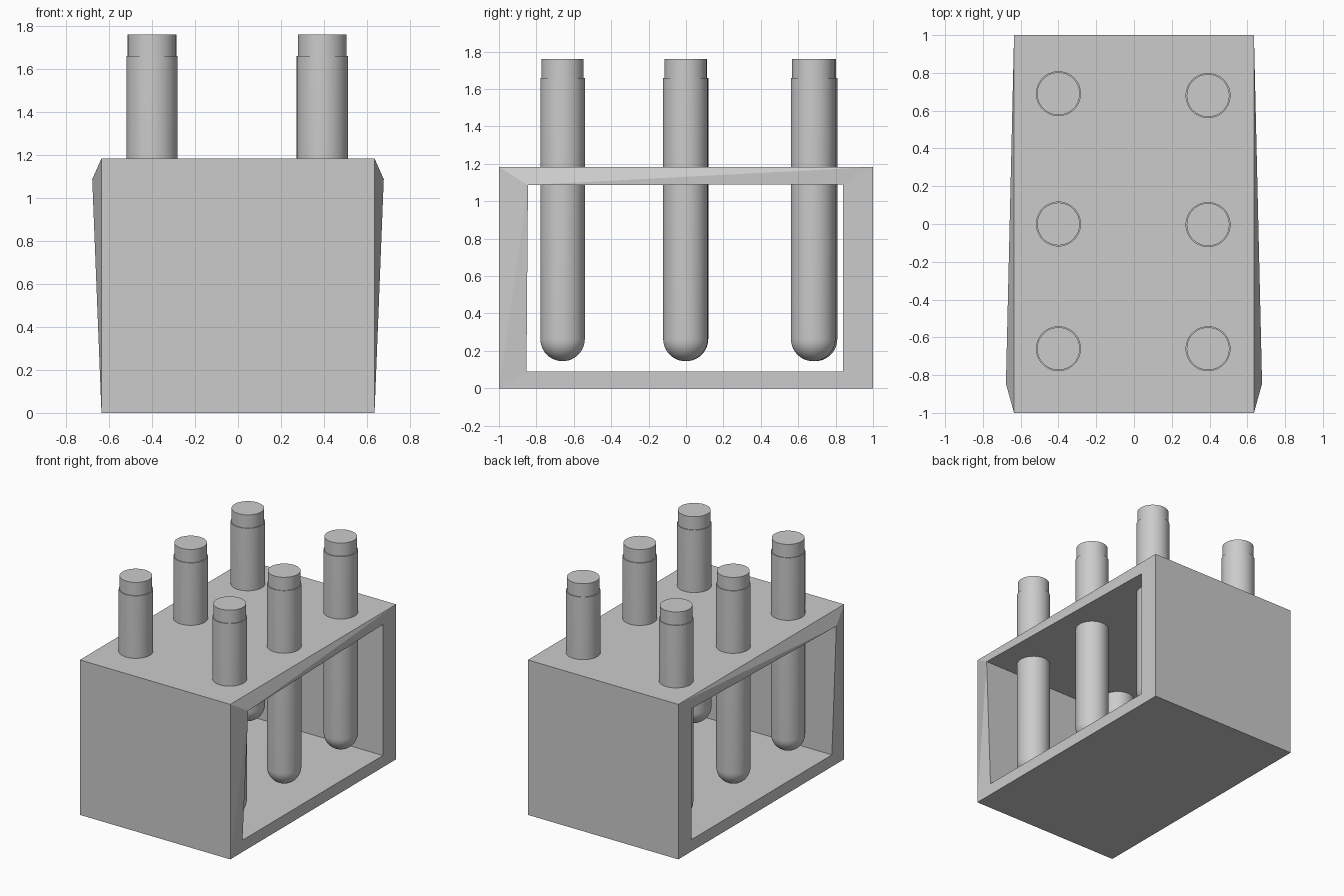
import bpy, bmesh, math

if "Cube" in bpy.data.objects:
    bpy.data.objects.remove(bpy.data.objects["Cube"])

X = 0.635                      # half width of the rack


def make_object(name, bm):
    bmesh.ops.recalc_face_normals(bm, faces=bm.faces)
    mesh = bpy.data.meshes.new(name)
    bm.to_mesh(mesh)
    bm.free()
    obj = bpy.data.objects.new(name, mesh)
    bpy.context.collection.objects.link(obj)
    return obj


# Rack: box frame open through x, one window corner pulled outward on each side
bm = bmesh.new()
outer_pts = [(-1, 0), (1, 0), (1, 1.183), (-1, 1.183)]
inner_pts = [(-0.853, 0.09), (0.84, 0.09), (0.84, 1.09), (-0.845, 1.087)]
flare = [0, 0, 0, 0.043]
rings = []
for s in (-1, 1):
    o = [bm.verts.new((s * X, y, z)) for y, z in outer_pts]
    i = [bm.verts.new((s * (X + f), y, z)) for (y, z), f in zip(inner_pts, flare)]
    rings.append((o, i))
    bm.faces.new((o[0], o[1], i[1], i[0]))          # bottom rail
    bm.faces.new((o[1], o[2], i[2], i[1]))          # back post
    bm.faces.new((o[2], o[3], i[3]))                # top rail
    bm.faces.new((o[2], i[3], i[2]))
    bm.faces.new((o[3], o[0], i[3]))                # front post
    bm.faces.new((o[0], i[0], i[3]))
for a, b in zip(rings[0], rings[1]):                # outside and inside walls
    for k in range(4):
        n = (k + 1) % 4
        bm.faces.new((a[k], a[n], b[n], b[k]))
make_object("rack", bm)


# Test tube: lathe profile with round bottom and stepped stopper
R, BOTTOM = 0.119, 0.145
profile = [(R * math.sin(t), BOTTOM + R * (1 - math.cos(t)))
           for t in (math.pi / 2 * k / 10 for k in range(11))]
profile += [(R, 1.66), (0.113, 1.66), (0.113, 1.76), (0, 1.76)]


def tube(name, x, y):
    bm = bmesh.new()
    verts = [bm.verts.new((r, 0, z)) for r, z in profile]
    edges = [bm.edges.new(p) for p in zip(verts, verts[1:])]
    bmesh.ops.spin(bm, geom=verts + edges, cent=(0, 0, 0), axis=(0, 0, 1),
                   angle=2 * math.pi, steps=48)
    bmesh.ops.remove_doubles(bm, verts=bm.verts, dist=1e-4)
    obj = make_object(name, bm)
    obj.location = (x, y, 0)
    bpy.ops.object.select_all(action='DESELECT')
    obj.select_set(True)
    bpy.context.view_layer.objects.active = obj
    bpy.ops.object.shade_smooth_by_angle(angle=math.radians(30))


for side, x, ys in (("left", -0.4, (-0.66, 0, 0.69)),
                    ("right", 0.392, (-0.66, -0.003, 0.68))):
    for pos, y in zip(("front", "middle", "back"), ys):
        tube(f"test_tube_{side}_{pos}", x, y)
